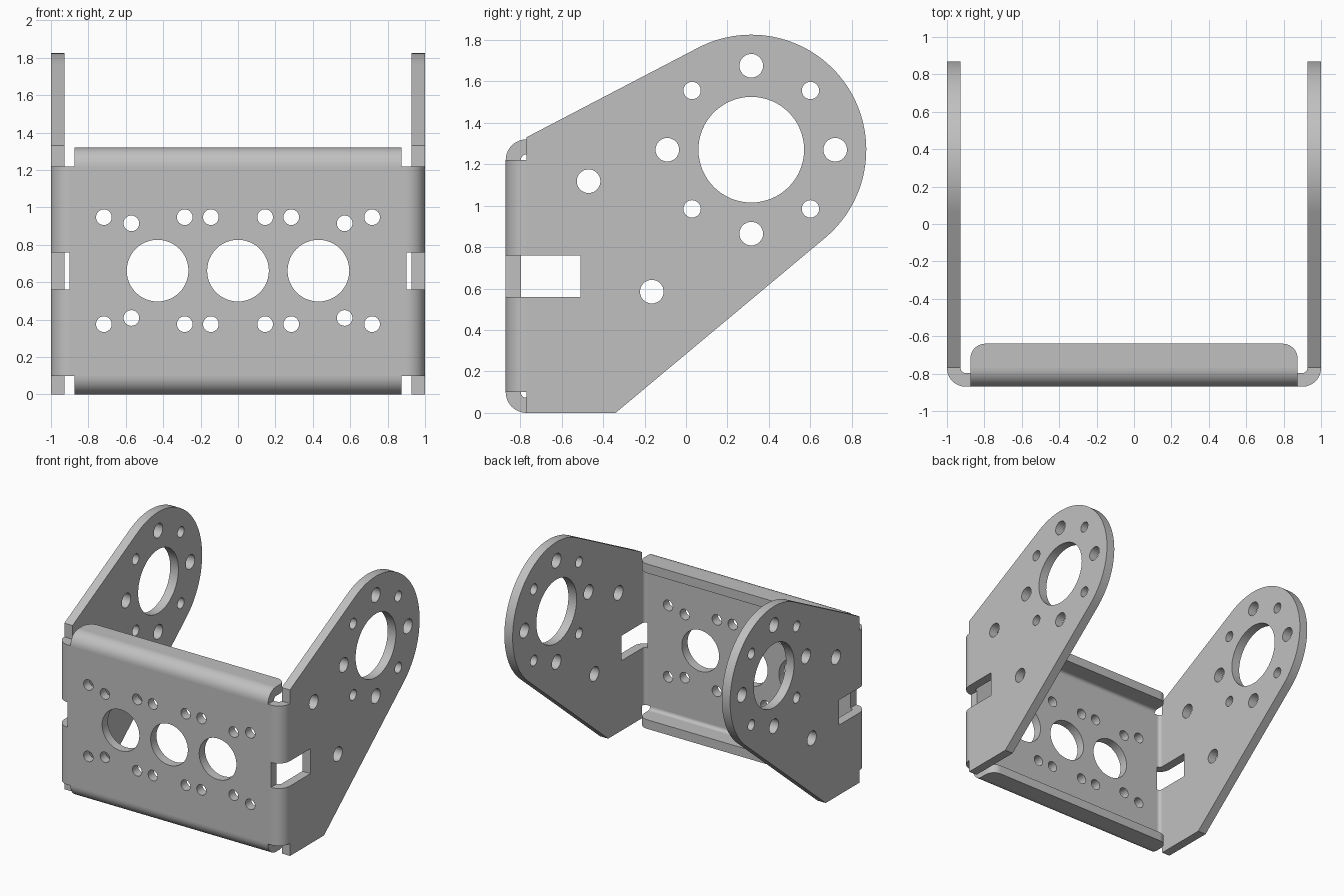
import bpy, bmesh, math
from mathutils import Vector

if "Cube" in bpy.data.objects:
    bpy.data.objects.remove(bpy.data.objects["Cube"])

T = 0.073          # sheet thickness
R = 0.10           # outer bend radius
FRONT = -0.87      # front face of the sheet
Z0, Z1 = 0.10, 1.22   # flat part of the front panel
MID = (Z0 + Z1) / 2
FW = 0.875         # half width of the flanges

steel = bpy.data.materials.new("steel grey")
steel.diffuse_color = (0.53, 0.53, 0.53, 1)
steel.use_nodes = True
steel.node_tree.nodes["Principled BSDF"].inputs["Base Color"].default_value = steel.diffuse_color


def arc(cx, cy, r, a0, a1, n):
    """Points on an arc, angles in degrees."""
    angles = [math.radians(a0 + (a1 - a0) * i / n) for i in range(n + 1)]
    return [(cx + r * math.cos(a), cy + r * math.sin(a)) for a in angles]


def hole(cx, cy, r, n=32):
    return arc(cx, cy, r, 0, 360, n)[:-1]


def sheet(name, outline, w0, w1, place, holes=()):
    """Fill an outline with holes, extrude it from w0 to w1, map (u, v, w) to the world."""
    bm = bmesh.new()
    for loop in [outline, *holes]:
        vs = [bm.verts.new((u, v, w0)) for u, v in loop]
        for a, b in zip(vs, vs[1:] + vs[:1]):
            bm.edges.new((a, b))
    bmesh.ops.triangle_fill(bm, use_beauty=True, edges=bm.edges[:], normal=(0, 0, 1))
    ext = bmesh.ops.extrude_face_region(bm, geom=bm.faces[:])
    for g in ext["geom"]:
        if isinstance(g, bmesh.types.BMVert):
            g.co.z = w1
    for v in bm.verts:
        v.co = Vector(place(*v.co))
    bmesh.ops.recalc_face_normals(bm, faces=bm.faces[:])
    me = bpy.data.meshes.new(name)
    bm.to_mesh(me)
    bm.free()
    me.materials.append(steel)
    me.polygons.foreach_set("use_smooth", [True] * len(me.polygons))
    me.set_sharp_from_angle(angle=math.radians(35))
    ob = bpy.data.objects.new(name, me)
    bpy.context.collection.objects.link(ob)
    return ob


def tangent_angle(p, c, r, side):
    """Angle on the circle where the line from p touches it."""
    dx, dy = p[0] - c[0], p[1] - c[1]
    return math.degrees(math.atan2(dy, dx) + side * math.acos(r / math.hypot(dx, dy)))


# Front panel with three large holes and rows of screw holes
holes = [hole(x, 0.662, 0.165, 48) for x in (-0.43, 0, 0.43)]
for s in (-1, 1):
    for x, dz in ((0.717, 0.286), (0.57, 0.253), (0.285, 0.286), (0.145, 0.286)):
        holes += [hole(s * x, 0.662 + k * dz, 0.042, 24) for k in (-1, 1)]
sheet("front_panel", [(-0.9, Z0), (0.9, Z0), (0.9, Z1), (-0.9, Z1)],
      FRONT, FRONT + T, lambda u, v, w: (u, w, v), holes)

# Side plate outline: sloped edges tangent to the round end, slot at the front
C, RO = (0.315, 1.27), 0.555
low, high = (-0.34, 0.0), (FRONT + R, 1.33)
yb = FRONT + R
side = [(yb, 0), low]
side += arc(*C, RO, tangent_angle(low, C, RO, 1), tangent_angle(high, C, RO, -1), 56)
side += [high, (yb, 0.76), (-0.51, 0.76), (-0.51, 0.56), (yb, 0.56)]

# Side plate holes: bearing hole, ring of eight, two extras
side_holes = [hole(*C, 0.255, 64), hole(-0.47, 1.118, 0.057), hole(-0.165, 0.585, 0.057)]
for k in range(4):
    a = k * math.pi / 2
    side_holes.append(hole(C[0] + 0.405 * math.cos(a), C[1] + 0.405 * math.sin(a), 0.057))
    b = a + math.pi / 4
    side_holes.append(hole(C[0] + 0.404 * math.cos(b), C[1] + 0.404 * math.sin(b), 0.042, 24))

# Side plates and the bends joining them to the front panel
side_bend = arc(0.9, yb, R, -90, 0, 12) + arc(0.9, yb, R - T, 0, -90, 12)
for s, label in ((-1, "left"), (1, "right")):
    sheet(label + "_side_plate", side, 1 - T, 1,
          lambda u, v, w: (s * w, u, v), side_holes)
    for z0, z1, part in ((Z0, 0.56, "lower"), (0.76, Z1, "upper")):
        sheet(f"{label}_{part}_bend", side_bend, z0, z1,
              lambda u, v, w: (s * u, v, w))

# Top and bottom flanges with their bends (profiles are given for the top one)
flange_bend = arc(yb, Z1, R, 180, 90, 12) + arc(yb, Z1, R - T, 90, 180, 12)
back, rc = -0.64, 0.08
flange = [(-FW, yb), (FW, yb)]
flange += arc(FW - rc, back - rc, rc, 0, 90, 10) + arc(-FW + rc, back - rc, rc, 90, 180, 10)
for s, label in ((-1, "bottom"), (1, "top")):
    sheet(label + "_flange_bend", flange_bend, -FW, FW,
          lambda u, v, w: (w, u, MID + s * (v - MID)))
    sheet(label + "_flange", flange, Z1 + R - T, Z1 + R,
          lambda u, v, w: (u, v, MID + s * (w - MID)))
